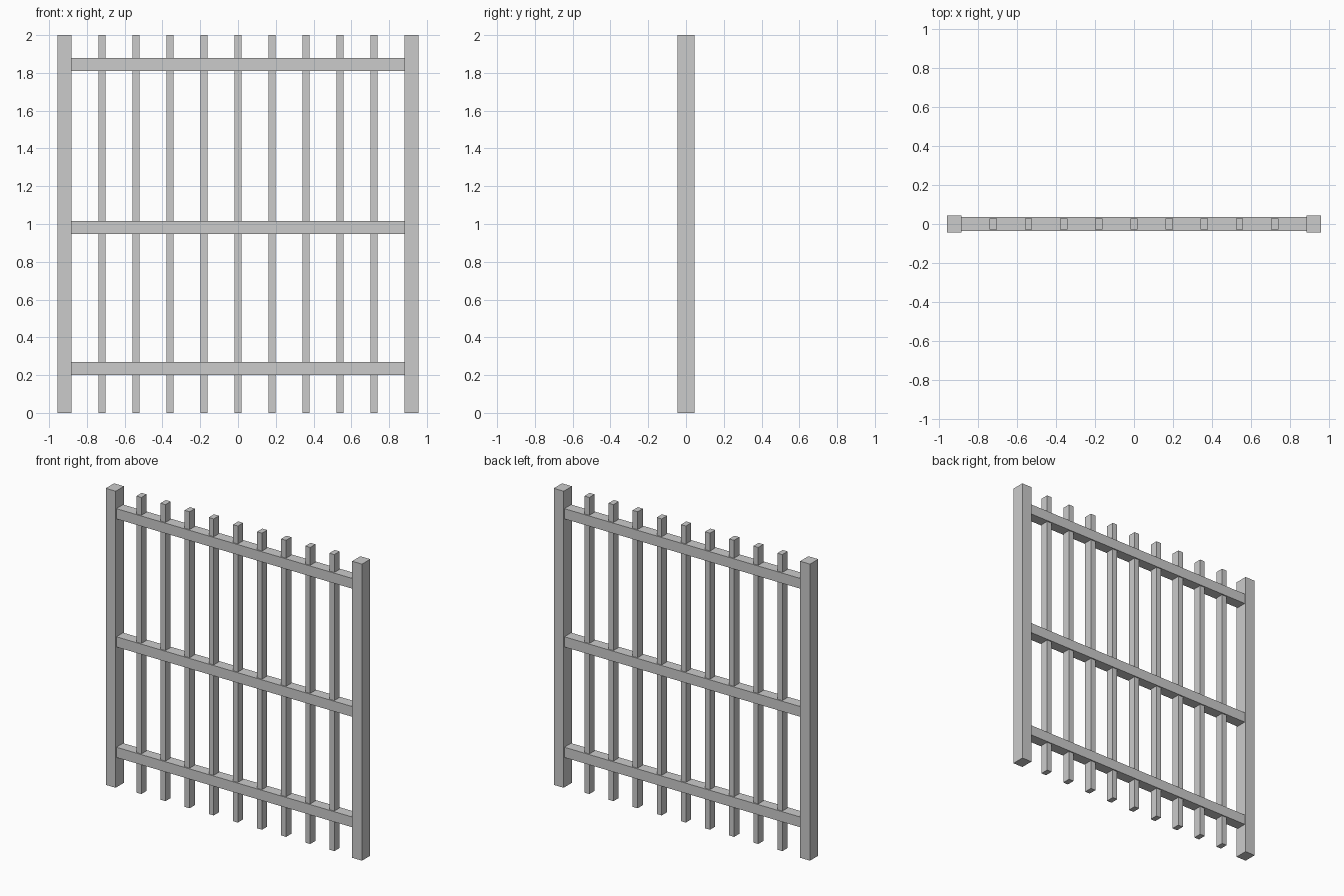
import bpy

cube = bpy.data.objects.get("Cube")
if cube:
    bpy.data.objects.remove(cube, do_unlink=True)

# Plain grey metal
grey = bpy.data.materials.new("grey_metal")
grey.use_nodes = True
colour = (0.6, 0.6, 0.6, 1)
grey.diffuse_color = colour
grey.node_tree.nodes["Principled BSDF"].inputs["Base Color"].default_value = colour


def box(name, centre, size):
    bpy.ops.mesh.primitive_cube_add(size=1, location=centre)
    part = bpy.context.object
    part.name = name
    part.scale = size
    bpy.ops.object.transform_apply(location=False, rotation=False, scale=True)
    part.data.materials.append(grey)
    return part


# End posts
for side, sign in (("left", 1), ("right", -1)):
    box(f"{side}_post", (sign * 0.919, 0, 1), (0.074, 0.088, 2))

# Horizontal rails
for name, z in (("bottom_rail", 0.236), ("middle_rail", 0.981), ("top_rail", 1.845)):
    box(name, (0, 0, z), (1.766, 0.072, 0.069))

# Upright bars passing through the rails
for i in range(9):
    box(f"upright_bar_{i + 1}", ((i - 4) * 0.18, 0, 1), (0.037, 0.056, 2))
